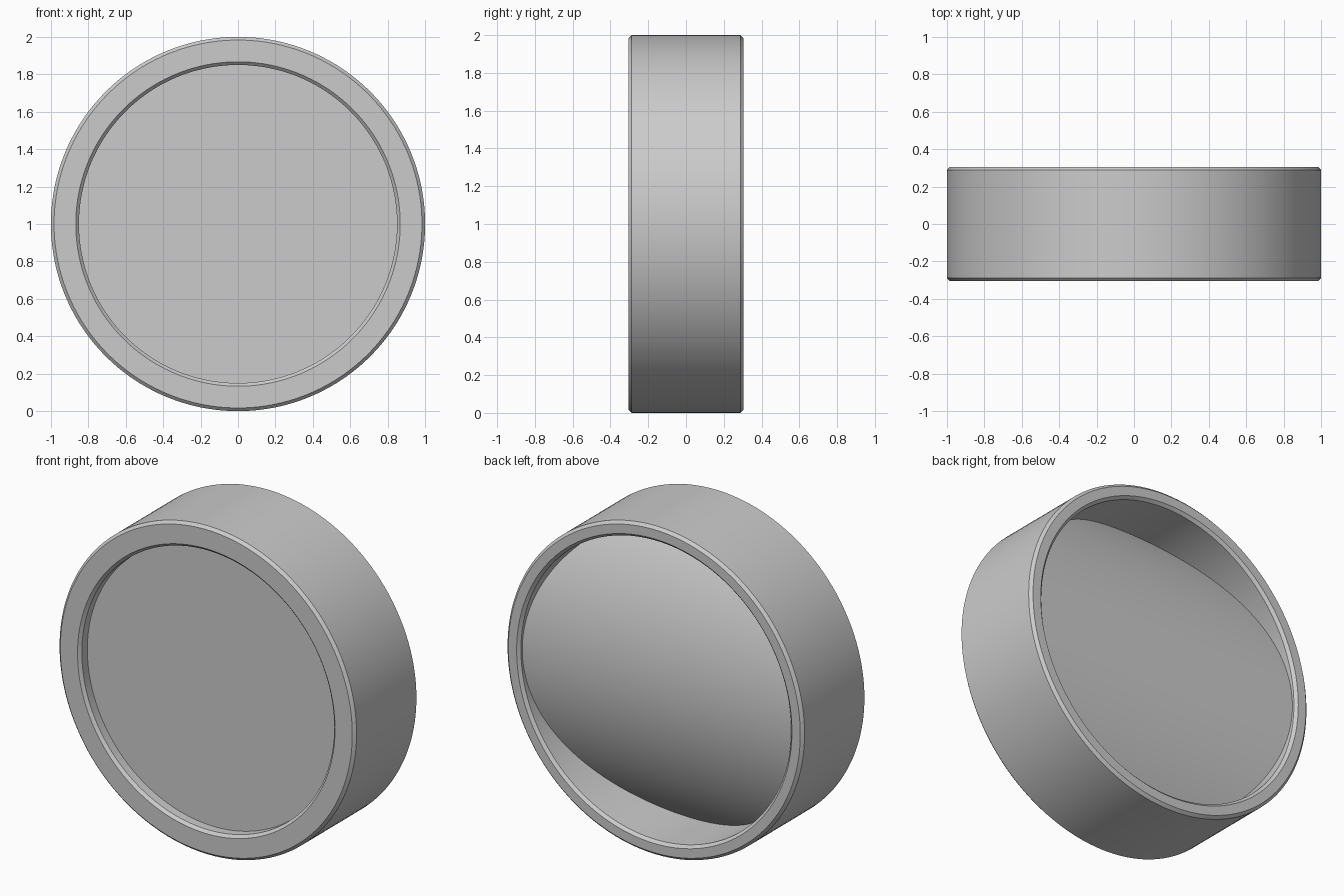
import bpy, bmesh, math

cube = bpy.data.objects.get("Cube")
if cube:
    bpy.data.objects.remove(cube, do_unlink=True)

SEGMENTS = 160
CENTRE_Z = 1.0

grey = bpy.data.materials.new("light_grey")
grey.use_nodes = True
grey.diffuse_color = (0.6, 0.6, 0.6, 1)
grey.node_tree.nodes["Principled BSDF"].inputs["Base Color"].default_value = (0.6, 0.6, 0.6, 1)


def finish(name, bm):
    """Turn a bmesh into a smooth-shaded object with sharp creases."""
    bmesh.ops.recalc_face_normals(bm, faces=bm.faces)
    mesh = bpy.data.meshes.new(name)
    bm.to_mesh(mesh)
    bm.free()
    mesh.materials.append(grey)
    obj = bpy.data.objects.new(name, mesh)
    obj.location.z = CENTRE_Z
    bpy.context.collection.objects.link(obj)
    bpy.ops.object.select_all(action='DESELECT')
    obj.select_set(True)
    bpy.context.view_layer.objects.active = obj
    bpy.ops.object.shade_smooth_by_angle(angle=math.radians(25))
    return obj


# Mount ring: closed (radius, y) section turned about the y axis
HALF, C = 0.305, 0.017
LENS_FRONT = -0.235
section = [
    (0.85, LENS_FRONT + 0.002), (0.85, -HALF + C), (0.85 + C, -HALF),
    (1 - C, -HALF), (1, -HALF + C), (1, HALF - C), (1 - C, HALF),
    (0.91 + C, HALF), (0.91, HALF - C), (0.91, LENS_FRONT + 0.002),
]
bm = bmesh.new()
rings = []
for i in range(SEGMENTS):
    a = math.tau * i / SEGMENTS
    rings.append([bm.verts.new((r * math.cos(a), y, r * math.sin(a))) for r, y in section])
for i, ring in enumerate(rings):
    nxt = rings[(i + 1) % SEGMENTS]
    for j in range(len(section)):
        k = (j + 1) % len(section)
        bm.faces.new((ring[j], ring[k], nxt[k], nxt[j]))
finish("mount_ring", bm)

# Lens: flat front, back bulging as a cylinder that runs along x
LENS_R, CURVE_R, APEX_Y = 0.912, 1.42, 0.275
bm = bmesh.new()
front, back = [], []
for i in range(SEGMENTS):
    a = math.tau * (i + 0.5) / SEGMENTS - math.pi / 2
    x, z = LENS_R * math.cos(a), LENS_R * math.sin(a)
    y = APEX_Y - CURVE_R + math.sqrt(CURVE_R ** 2 - z ** 2)
    front.append(bm.verts.new((x, LENS_FRONT, z)))
    back.append(bm.verts.new((x, y, z)))
bm.faces.new(front)
for i in range(SEGMENTS):
    k = (i + 1) % SEGMENTS
    bm.faces.new((front[i], front[k], back[k], back[i]))
# straight strips across the curved back, joining mirrored edge points
for i in range(SEGMENTS // 2 - 1):
    m = SEGMENTS - 1 - i
    bm.faces.new((back[i], back[i + 1], back[m - 1], back[m]))
finish("lens", bm)
